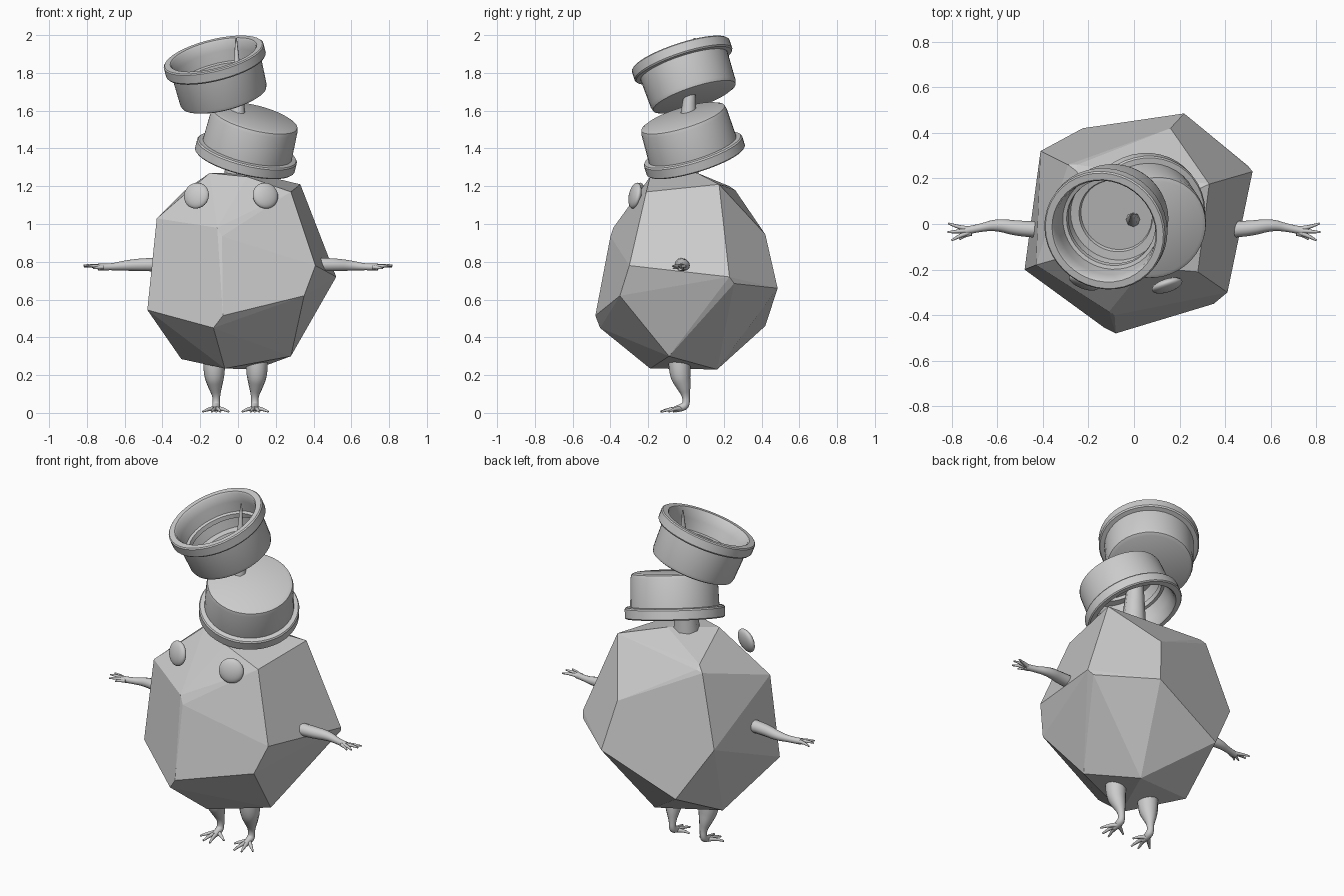
import bpy, bmesh, math
from mathutils import Vector, Matrix

if "Cube" in bpy.data.objects:
    bpy.data.objects.remove(bpy.data.objects["Cube"])

grey = bpy.data.materials.new("plain_grey")
grey.diffuse_color = (0.6, 0.6, 0.6, 1)
grey.use_nodes = True
grey.node_tree.nodes["Principled BSDF"].inputs["Base Color"].default_value = grey.diffuse_color


def add_object(name, bm, smooth=True):
    bmesh.ops.recalc_face_normals(bm, faces=bm.faces)
    mesh = bpy.data.meshes.new(name)
    bm.to_mesh(mesh)
    bm.free()
    mesh.materials.append(grey)
    ob = bpy.data.objects.new(name, mesh)
    bpy.context.collection.objects.link(ob)
    if smooth:
        select_only(ob)
        bpy.ops.object.shade_smooth_by_angle(angle=math.radians(35))
    return ob


def select_only(ob):
    bpy.ops.object.select_all(action='DESELECT')
    ob.select_set(True)
    bpy.context.view_layer.objects.active = ob


def tube(name, points, radii, resolution=4):
    """Tapered limb along a smooth path."""
    cu = bpy.data.curves.new(name, 'CURVE')
    cu.dimensions = '3D'
    cu.bevel_depth = 1.0
    cu.bevel_resolution = resolution
    cu.use_fill_caps = True
    sp = cu.splines.new('NURBS')
    sp.points.add(len(points) - 1)
    for p, co, r in zip(sp.points, points, radii):
        p.co = (*co, 1)
        p.radius = r
    sp.order_u = min(3, len(points))
    sp.use_endpoint_u = True
    sp.resolution_u = 6
    ob = bpy.data.objects.new(name, cu)
    bpy.context.collection.objects.link(ob)
    select_only(ob)
    bpy.ops.object.convert(target='MESH')
    ob = bpy.context.object
    ob.data.materials.clear()
    ob.data.materials.append(grey)
    bpy.ops.object.shade_smooth_by_angle(angle=math.radians(50))


def lathe(name, profile, origin, axis, steps=40):
    """Profile of (radius, height) turned around an axis."""
    bm = bmesh.new()
    verts = [bm.verts.new((r, 0, h)) for r, h in profile]
    edges = [bm.edges.new(pair) for pair in zip(verts, verts[1:])]
    bmesh.ops.spin(bm, geom=verts + edges, cent=(0, 0, 0), axis=(0, 0, 1),
                   angle=math.tau, steps=steps, use_duplicate=False)
    bmesh.ops.remove_doubles(bm, verts=bm.verts, dist=0.0005)
    rot = Vector(axis).to_track_quat('Z', 'Y').to_matrix().to_4x4()
    bm.transform(Matrix.Translation(origin) @ rot)
    return add_object(name, bm)


# Faceted stone body, the hull of its corners
corners = [
    (0.41, -0.30, 0.78), (0.52, 0.23, 0.72), (0.50, 0.255, 0.685),
    (0.33, 0.175, 1.21), (0.28, -0.21, 1.17),
    (-0.085, -0.40, 0.935), (-0.11, -0.385, 0.98),
    (0.35, -0.35, 0.62), (-0.08, -0.48, 0.515), (-0.13, -0.455, 0.45),
    (-0.48, -0.20, 0.545), (-0.43, -0.18, 1.03), (-0.41, 0.32, 0.765),
    (-0.29, 0.26, 1.17), (-0.25, 0.23, 1.20), (-0.25, 0.26, 1.18),
    (0.22, 0.485, 0.66), (-0.225, 0.42, 0.46), (0.16, 0.42, 0.945),
    (0.09, 0.165, 0.23), (0.28, -0.09, 0.30), (-0.30, 0.08, 0.285),
    (-0.07, -0.19, 0.235),
    (-0.15, -0.10, 1.27), (0.08, 0.06, 1.27), (0.05, -0.19, 1.25),
]
bm = bmesh.new()
for c in corners:
    bm.verts.new(c)
hull = bmesh.ops.convex_hull(bm, input=bm.verts)
loose = [v for v in bm.verts if not v.link_faces]
bmesh.ops.delete(bm, geom=loose, context='VERTS')
bmesh.ops.dissolve_limit(bm, angle_limit=math.radians(5),
                         verts=bm.verts, edges=bm.edges)
add_object("stone_body", bm, smooth=False)

# Two hollow caps with thick rims and stepped insides
cap = [(0, 0), (0.212, 0), (0.230, 0.008), (0.236, 0.026), (0.242, 0.185),
       (0.266, 0.188), (0.272, 0.196), (0.272, 0.244), (0.266, 0.25),
       (0.236, 0.25), (0.229, 0.242), (0.222, 0.19), (0.216, 0.13),
       (0.200, 0.125), (0.198, 0.10), (0.211, 0.095), (0.202, 0.04),
       (0.165, 0.036), (0.160, 0.02), (0, 0.02)]
upper_axis = Vector((-0.23, -0.305, 0.923)).normalized()
upper_rim = Vector((-0.13, -0.03, 1.896))
lathe("upper_cap", cap, upper_rim - 0.25 * upper_axis, upper_axis)
lower_axis = Vector((0.23, -0.285, 0.93)).normalized()
lower_rim = Vector((0.035, 0.053, 1.335))
lathe("lower_cap", cap, lower_rim + 0.25 * lower_axis, -lower_axis)

# Tapered spike holding the caps
tube("cap_spike", [(0.0, -0.01, 1.18), (0.0, 0.01, 1.62), (-0.01, 0.045, 1.985)],
     [0.08, 0.037, 0.004], 2)

# Lens-shaped eyes
for side, pos, normal in (("left", (-0.22, -0.255, 1.15), (-0.35, -0.92, 0.2)),
                          ("right", (0.145, -0.27, 1.15), (0.30, -0.93, 0.2))):
    bm = bmesh.new()
    bmesh.ops.create_uvsphere(bm, u_segments=24, v_segments=14, radius=0.07)
    bm.transform(Matrix.Translation(pos)
                 @ Vector(normal).to_track_quat('Z', 'Y').to_matrix().to_4x4()
                 @ Matrix.Diagonal((1, 1, 0.38, 1)))
    add_object(side + "_eye", bm)

for side, s in (("left", -1), ("right", 1)):
    # Arms and fingers
    tube(side + "_arm",
         [(s * 0.40, -0.025, 0.785), (s * 0.50, -0.022, 0.785),
          (s * 0.60, -0.002, 0.78), (s * 0.68, -0.018, 0.772),
          (s * 0.74, -0.03, 0.772)],
         [0.036, 0.035, 0.027, 0.016, 0.018])
    tips = [(0.815, 0.003, 0.775), (0.818, -0.036, 0.78),
            (0.80, -0.072, 0.776), (0.765, -0.068, 0.765)]
    for i, (x, y, z) in enumerate(tips):
        root = (s * (0.728 - 0.005 * i), -0.022 - 0.006 * i, 0.772)
        mid = (s * (0.73 + x) / 2, (y - 0.03) / 2, z + 0.005)
        tube(f"{side}_finger_{i + 1}", [root, mid, (s * x, y, z)],
             [0.012, 0.009, 0.004], 2)

    # Legs, feet and toes
    cx = -0.013
    tube(side + "_leg",
         [(cx + s * 0.112, -0.035, 0.29), (cx + s * 0.114, -0.035, 0.21),
          (cx + s * 0.108, -0.012, 0.14), (cx + s * 0.102, 0.0, 0.09),
          (cx + s * 0.102, 0.002, 0.05), (cx + s * 0.102, -0.012, 0.03),
          (cx + s * 0.102, -0.06, 0.018)],
         [0.058, 0.058, 0.038, 0.02, 0.019, 0.022, 0.016])
    for i, (dx, y) in enumerate(((-0.068, -0.065), (-0.022, -0.135),
                                 (0.024, -0.13), (0.072, -0.09))):
        x0 = cx + s * 0.102
        tube(f"{side}_toe_{i + 1}",
             [(x0 + s * dx * 0.1, -0.03, 0.022),
              (x0 + s * dx * 0.5, (y - 0.03) / 2, 0.024),
              (x0 + s * dx, y, 0.006)],
             [0.014, 0.010, 0.005], 2)
